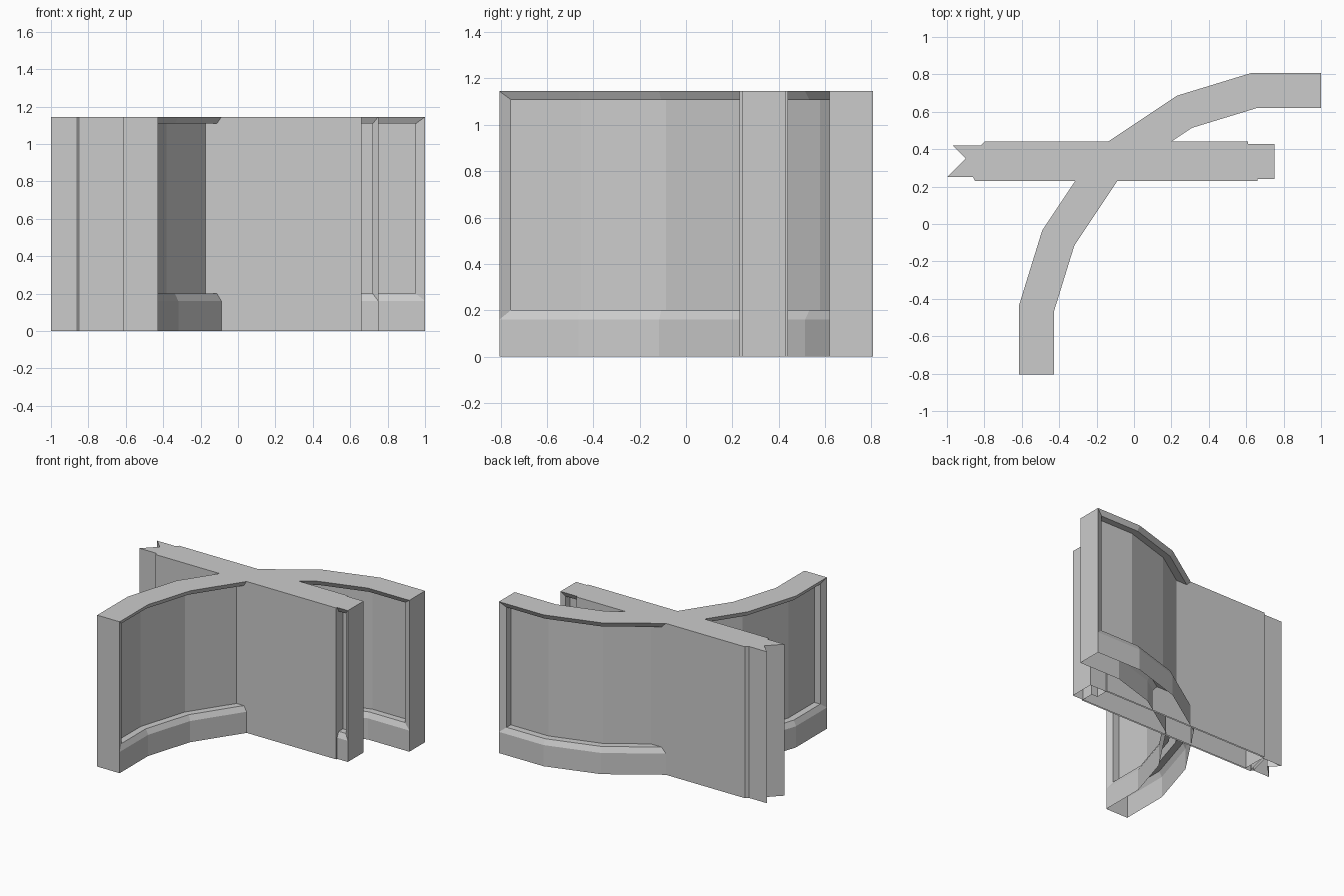
import bpy, bmesh
from mathutils import Vector

if "Cube" in bpy.data.objects:
    bpy.data.objects.remove(bpy.data.objects["Cube"])

TOP, PLINTH, LEDGE, SOFFIT = 1.145, 0.16, 0.20, 1.108
HALF, LIP, CORE = 0.094, 0.074, 0.024

grey = bpy.data.materials.new("plain_grey")
grey.use_nodes = True
colour = (0.6, 0.6, 0.6, 1)
grey.diffuse_color = colour
grey.node_tree.nodes["Principled BSDF"].inputs["Base Color"].default_value = colour


def finish(name, bm):
    bmesh.ops.remove_doubles(bm, verts=bm.verts, dist=0.0005)
    bmesh.ops.dissolve_degenerate(bm, dist=0.0005, edges=bm.edges)
    bmesh.ops.recalc_face_normals(bm, faces=bm.faces)
    mesh = bpy.data.meshes.new(name)
    bm.to_mesh(mesh)
    bm.free()
    mesh.materials.append(grey)
    obj = bpy.data.objects.new(name, mesh)
    bpy.context.collection.objects.link(obj)
    return obj


# Half cross-sections: end edge, inner edge of the end bevel, recessed wall
def section(lip, core, low, high):
    return [(HALF, 0), (HALF, PLINTH), (lip, low), (core, low),
            (core, high), (lip, high), (HALF, TOP)]


END = section(HALF, HALF, PLINTH, TOP)
BEVEL = section(LIP, LIP, LEDGE, SOFFIT)
PANEL = section(LIP, CORE, LEDGE, SOFFIT)


def recessed_wall(name, points, frame):
    """Sweep the panelled section along a plan path, open underneath."""
    path = [Vector(p) for p in points]
    first = path[0] + (path[1] - path[0]).normalized() * frame
    last = path[-1] + (path[-2] - path[-1]).normalized() * frame
    stations = [(path[0], END), (first, BEVEL), (first, PANEL)]
    stations += [(p, PANEL) for p in path[1:-1]]
    stations += [(last, PANEL), (last, BEVEL), (path[-1], END)]

    plan = [path[0], first] + path[1:-1] + [last, path[-1]]

    def mitre(p):
        i = plan.index(p)
        a = (plan[i] - plan[i - 1]).normalized() if i else None
        b = (plan[i + 1] - plan[i]).normalized() if i < len(plan) - 1 else a
        a = a or b
        t = (a + b).normalized()
        return Vector((-t.y, t.x)) / t.dot(a)

    bm = bmesh.new()
    rings = []
    for p, prof in stations:
        n = mitre(p)
        rings.append([[bm.verts.new((*(p + n * d * side), z)) for d, z in prof]
                      for side in (1, -1)])
    for r, s in zip(rings, rings[1:]):
        for side in (0, 1):
            for k in range(len(END) - 1):
                bm.faces.new((r[side][k], r[side][k + 1], s[side][k + 1], s[side][k]))
        bm.faces.new((r[0][-1], r[1][-1], s[1][-1], s[0][-1]))
    for left, right in (rings[0], rings[-1]):
        bm.faces.new((left[0], left[1], left[-1], right[-1], right[1], right[0]))
    return finish(name, bm)


def open_prism(name, outline):
    """Upright block from a plan outline, open underneath."""
    bm = bmesh.new()
    low = [bm.verts.new((x, y, 0)) for x, y in outline]
    high = [bm.verts.new((x, y, TOP)) for x, y in outline]
    for i in range(len(outline)):
        bm.faces.new((low[i - 1], low[i], high[i], high[i - 1]))
    bm.faces.new(high)
    return finish(name, bm)


# Curved wall running from the front to the right-hand end
recessed_wall("curved_wall", [(1, .713), (.64, .713), (.27, .6), (-.135, .33),
                              (-.405, -.075), (-.521, -.45), (-.521, -.805)], .05)

# Straight wall with its panelled end showing
recessed_wall("straight_wall", [(-.8, .335), (.75, .335)], .03)

# Flush facing over the middle of the straight wall
open_prism("wall_facing", [(-.86, .25), (-.85, .23), (.66, .23), (.66, .335),
                           (.61, .335), (.61, .44), (-.8, .44), (-.82, .42)])

# Notched end of the straight wall
open_prism("notched_end", [(-.97, .42), (-.9, .35), (-1, .25), (-.84, .25), (-.8, .42)])
